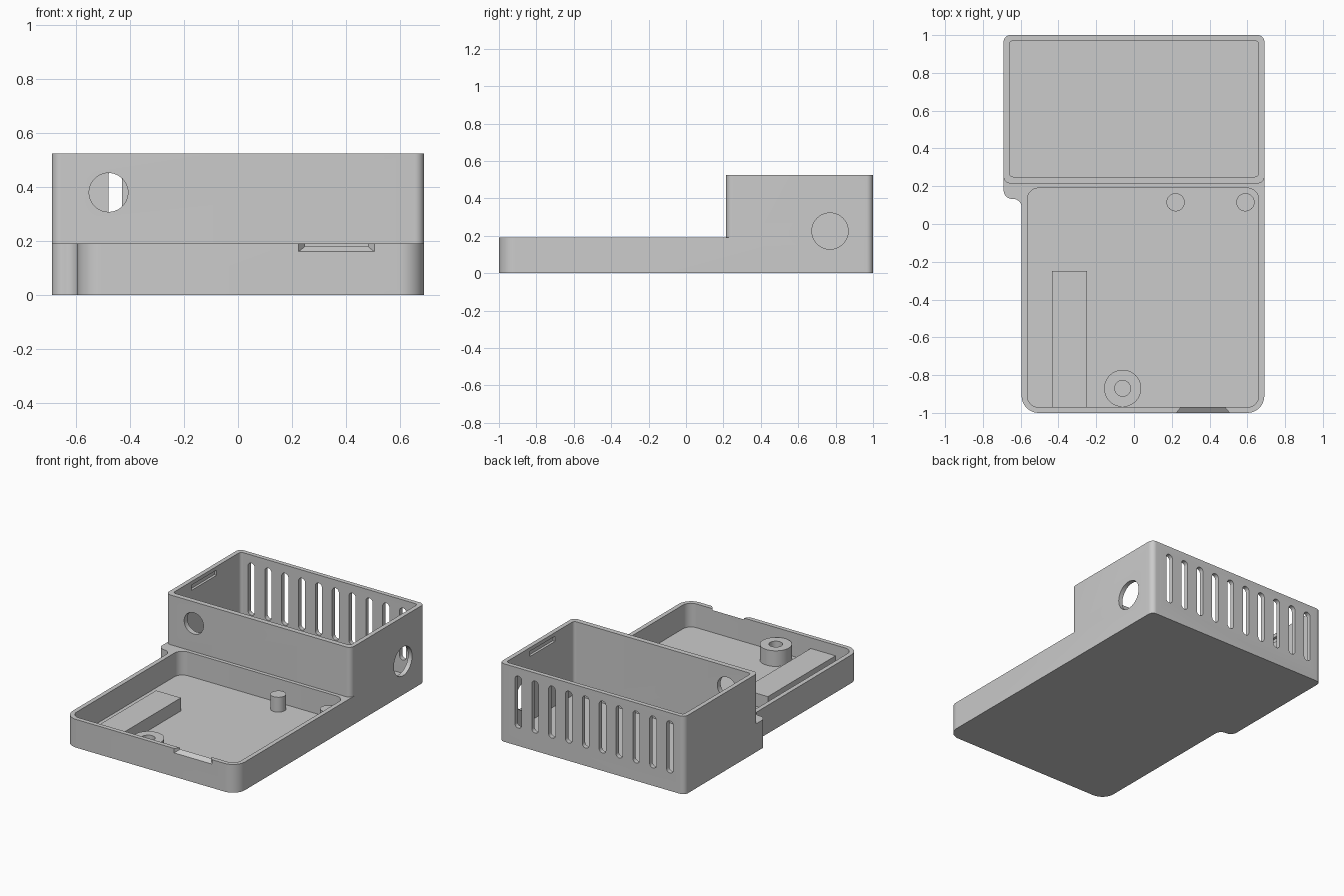
import bpy
import bmesh
from math import sin, cos, pi

if "Cube" in bpy.data.objects:
    bpy.data.objects.remove(bpy.data.objects["Cube"])

grey = bpy.data.materials.new("light_grey_plastic")
grey.use_nodes = True
COLOUR = (0.6, 0.6, 0.6, 1)
grey.diffuse_color = COLOUR
grey.node_tree.nodes["Principled BSDF"].inputs["Base Color"].default_value = COLOUR


def make_object(name, bm):
    bmesh.ops.recalc_face_normals(bm, faces=bm.faces)
    mesh = bpy.data.meshes.new(name)
    bm.to_mesh(mesh)
    bm.free()
    mesh.materials.append(grey)
    obj = bpy.data.objects.new(name, mesh)
    bpy.context.collection.objects.link(obj)
    return obj


def rounded(corners, steps=10):
    """Outline of a right-angled polygon whose (x, y, radius) corners are filleted."""
    pts = []
    for i, (x, y, r) in enumerate(corners):
        px, py, _ = corners[i - 1]
        nx, ny, _ = corners[(i + 1) % len(corners)]
        unit = lambda a, b: ((a > 0) - (a < 0), (b > 0) - (b < 0))
        d1, d2 = unit(px - x, py - y), unit(nx - x, ny - y)
        if r == 0:
            pts.append((x, y))
            continue
        for k in range(steps + 1):
            c, s = 1 - cos(k / steps * pi / 2), 1 - sin(k / steps * pi / 2)
            pts.append((x + r * (d2[0] * c + d1[0] * s), y + r * (d2[1] * c + d1[1] * s)))
    return pts


def rect(x0, x1, y0, y1, r=0.0):
    return rounded([(x0, y0, r), (x1, y0, r), (x1, y1, r), (x0, y1, r)])


def circle(u, v, r, sides=48):
    return [(u + r * cos(2 * pi * k / sides), v + r * sin(2 * pi * k / sides)) for k in range(sides)]


PLACE = {"z": lambda u, v, w: (u, v, w),
         "y": lambda u, v, w: (u, w, v),
         "x": lambda u, v, w: (w, u, v)}


def prism(name, outline, lo, hi, axis="z"):
    bm = bmesh.new()
    rings = [[bm.verts.new(PLACE[axis](u, v, w)) for u, v in outline] for w in (lo, hi)]
    bm.faces.new(rings[0])
    bm.faces.new(rings[1])
    n = len(outline)
    for i in range(n):
        j = (i + 1) % n
        bm.faces.new((rings[0][i], rings[0][j], rings[1][j], rings[1][i]))
    return make_object(name, bm)


def boolean(target, tool, operation="DIFFERENCE"):
    mod = target.modifiers.new("shape", "BOOLEAN")
    mod.operation = operation
    mod.solver = "EXACT"
    mod.object = tool
    bpy.context.view_layer.objects.active = target
    bpy.ops.object.modifier_apply(modifier=mod.name)
    bpy.data.objects.remove(tool)


def smooth(obj):
    bpy.ops.object.select_all(action="DESELECT")
    obj.select_set(True)
    bpy.context.view_layer.objects.active = obj
    bpy.ops.object.shade_smooth_by_angle(angle=pi / 6)


W, FLOOR, RIM, TOP = 0.69, 0.03, 0.19, 0.525

# Body: low tray with a stepped left-hand outline, and the tall compartment behind
body = prism("enclosure_body", rounded([
    (-0.595, -1, 0.09), (W, -1, 0.09), (W, 1, 0.035), (-W, 1, 0.035),
    (-W, 0.133, 0.045), (-0.595, 0.133, 0.045)]), 0, RIM)
boolean(body, prism("tall_part", rect(-W, W, 0.215, 1, 0.035), RIM, TOP), "UNION")

# Cavities
boolean(body, prism("tray_cavity", rect(-0.565, 0.66, -0.97, 0.19, 0.06), FLOOR, 0.3))
boolean(body, prism("tall_cavity", rect(-0.66, 0.66, 0.25, 0.97, 0.02), FLOOR, 0.7))

# Ventilation slots in the back wall
for i in range(10):
    x = -0.58 + 0.1255 * i
    slot = rect(x - 0.025, x + 0.025, 0.12, 0.47, 0.0248)
    boolean(body, prism("vent_slot", slot, 0.9, 1.1, "y"))

# Round cable holes in the front and left walls
boolean(body, prism("front_hole", circle(-0.48, 0.38, 0.072), 0.2, 0.3, "y"))
boolean(body, prism("side_hole", circle(0.77, 0.225, 0.097), 0.6, 0.8, "x"))

# Shallow latch recesses inside both side walls
for lo, hi in ((-0.677, -0.6), (0.6, 0.677)):
    boolean(body, prism("latch_recess", rect(0.45, 0.715, 0.465, 0.5), lo, hi, "x"))

# Flared connector notch in the front rim
bm = bmesh.new()
for x0, x1, y, z in ((0.2, 0.53, -1.03, 0.14), (0.257, 0.473, -0.96, 0.187)):
    for x in (x0, x1):
        bm.verts.new((x, y, z))
        bm.verts.new((x, y, 0.25))
bmesh.ops.convex_hull(bm, input=bm.verts)
boolean(body, make_object("connector_notch", bm))
smooth(body)

# Support block on the tray floor
prism("support_block", rect(-0.435, -0.25, -0.975, -0.25), FLOOR - 0.01, 0.118)

# Two support posts
for side, x in (("right", 0.22), ("left", 0.59)):
    smooth(prism(side + "_support_post", circle(x, 0.115, 0.048), FLOOR - 0.01, 0.13))

# Screw boss with its bore
boss = prism("screw_boss", circle(-0.06, -0.87, 0.098), FLOOR - 0.01, 0.135)
boolean(boss, prism("boss_bore", circle(-0.06, -0.87, 0.042), FLOOR, 0.3))
smooth(boss)
